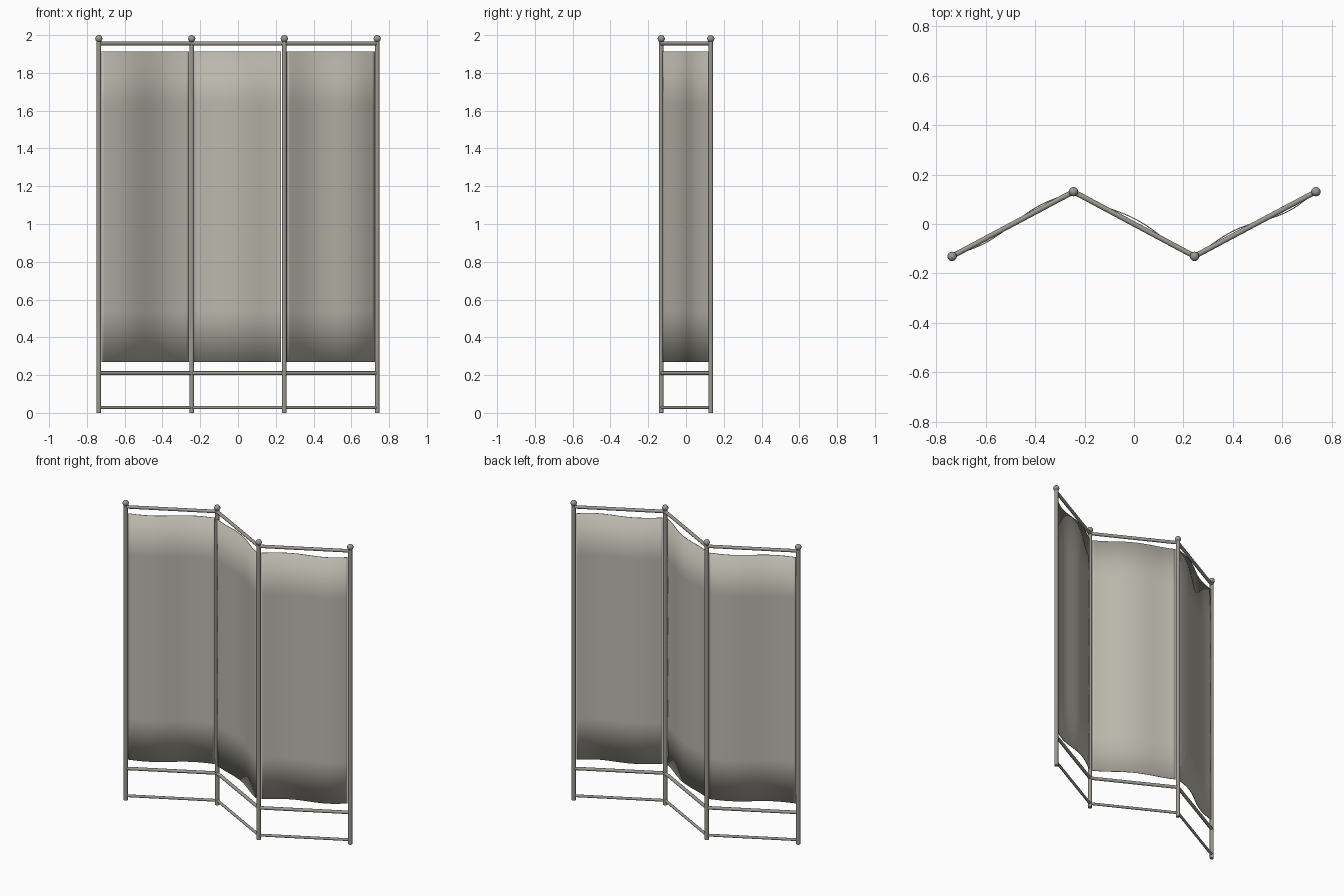
import bpy, math
from mathutils import Vector

if "Cube" in bpy.data.objects:
    bpy.data.objects.remove(bpy.data.objects["Cube"])


def material(name, rgb):
    m = bpy.data.materials.new(name)
    m.diffuse_color = (*rgb, 1)
    m.use_nodes = True
    m.node_tree.nodes["Principled BSDF"].inputs["Base Color"].default_value = m.diffuse_color
    return m


metal = material("grey metal", (0.33, 0.32, 0.28))
cloth = material("beige grey cloth", (0.50, 0.48, 0.42))


def finish(name, mat):
    ob = bpy.context.object
    ob.name = name
    ob.data.materials.append(mat)
    bpy.ops.object.shade_smooth_by_angle(angle=math.radians(40))
    return ob


def tube(name, a, b, r):
    a, b = Vector(a), Vector(b)
    d = b - a
    bpy.ops.mesh.primitive_cylinder_add(vertices=16, radius=r, depth=d.length,
                                        location=(a + b) / 2)
    bpy.context.object.rotation_euler = d.to_track_quat('Z', 'Y').to_euler()
    return finish(name, metal)


# Zigzag post positions seen from above
posts = [(-0.737, -0.131), (-0.245, 0.131), (0.245, -0.131), (0.737, 0.131)]

# Posts with ball finials
for i, (x, y) in enumerate(posts):
    tube(f"post_{i + 1}", (x, y, 0), (x, y, 1.975), 0.0125)
    bpy.ops.mesh.primitive_uv_sphere_add(segments=20, ring_count=12, radius=0.019,
                                         location=(x, y, 1.981))
    finish(f"finial_{i + 1}", metal)

# Sideways sag of each cloth, from t = 0 (left edge) to t = 1 (right edge)
waves = [
    lambda t: -0.015 * math.sin(2 * math.pi * t),
    lambda t: 0.006 - 0.014 * math.cos(2 * math.pi * t),
    lambda t: 0.017 * math.sin(2 * math.pi * t ** 1.15),
]


def fabric(name, a, b, wave, z0=0.27, z1=1.912, n=32, rows=6):
    a, b = Vector((*a, 0)), Vector((*b, 0))
    along = (b - a).normalized()
    side = Vector((-along.y, along.x, 0))
    verts, faces = [], []
    for j in range(rows + 1):
        for i in range(n + 1):
            t = i / n
            p = a.lerp(b, 0.028 + 0.944 * t) + side * wave(t)
            verts.append((p.x, p.y, z0 + (z1 - z0) * j / rows))
    w = n + 1
    for j in range(rows):
        for i in range(n):
            k = j * w + i
            faces.append((k, k + 1, k + w + 1, k + w))
    me = bpy.data.meshes.new(name)
    me.from_pydata(verts, [], faces)
    ob = bpy.data.objects.new(name, me)
    bpy.context.collection.objects.link(ob)
    bpy.ops.object.select_all(action='DESELECT')
    ob.select_set(True)
    bpy.context.view_layer.objects.active = ob
    finish(name, cloth)
    mod = ob.modifiers.new("thickness", 'SOLIDIFY')
    mod.thickness = 0.004
    mod.offset = 0


# Three panels, each with rails and a cloth
for i in range(3):
    a, b = posts[i], posts[i + 1]
    for label, z, r in (("top", 1.955, 0.0105), ("middle", 0.21, 0.0105),
                        ("bottom", 0.028, 0.0085)):
        tube(f"{label}_rail_{i + 1}", (*a, z), (*b, z), r)
    fabric(f"cloth_panel_{i + 1}", a, b, waves[i])
